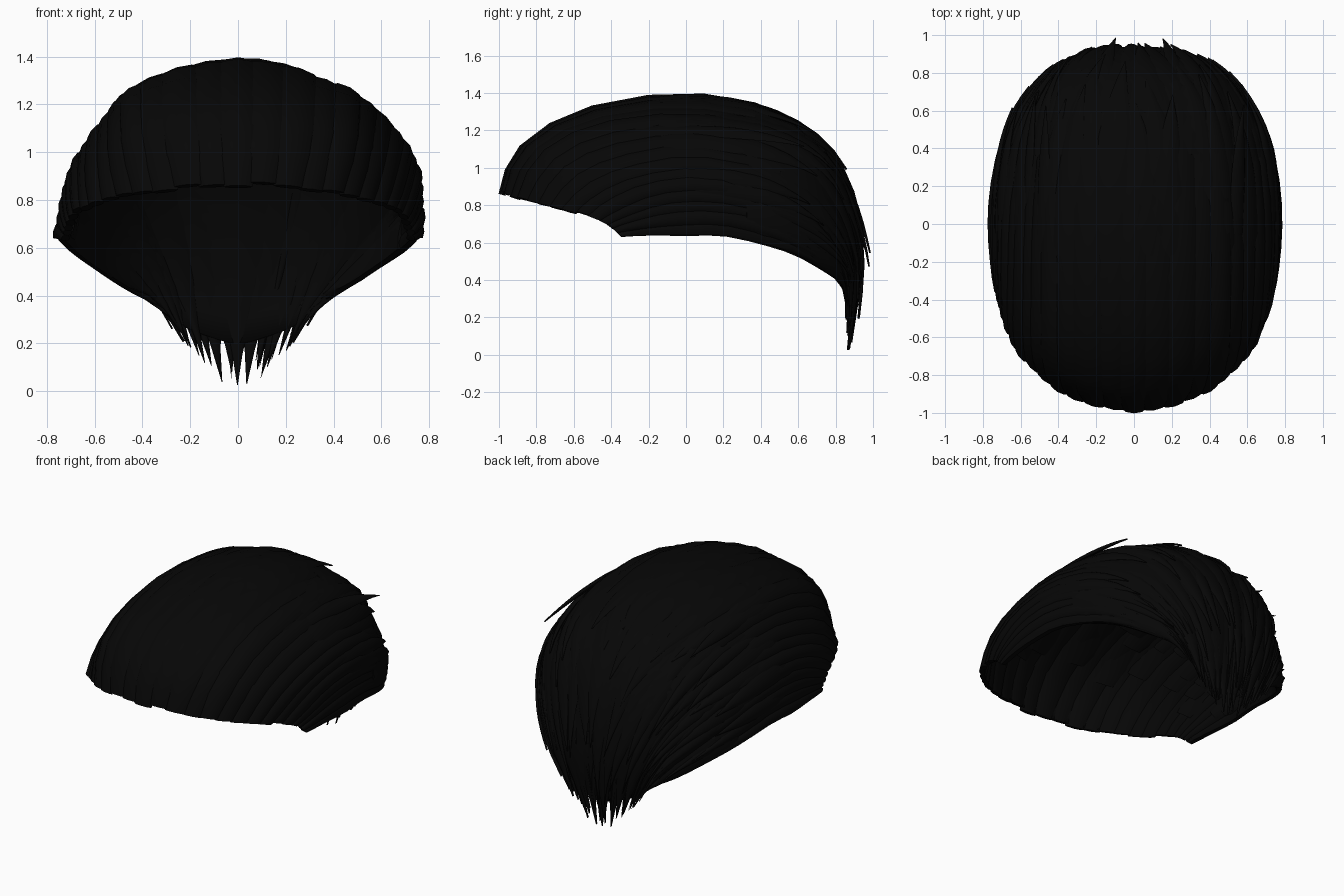
import bpy, math, random
from mathutils import Vector

random.seed(7)
if "Cube" in bpy.data.objects:
    bpy.data.objects.remove(bpy.data.objects["Cube"], do_unlink=True)

black = bpy.data.materials.new("soft black hair")
black.use_nodes = True
colour = (0.002, 0.002, 0.002, 1)
black.diffuse_color = colour
black.node_tree.nodes["Principled BSDF"].inputs["Base Color"].default_value = colour
black.node_tree.nodes["Principled BSDF"].inputs["Roughness"].default_value = 0.8

# Combing guides from hairline to nape: centre line out to the lower edge
half = [
    [(0, -1, .86), (0, -.9, 1.1), (0, -.56, 1.31), (0, 0, 1.395),
     (0, .5, 1.295), (0, .82, 1.02), (0, .94, .55), (0, .88, 0)],
    [(.37, -.91, .83), (.42, -.78, 1.07), (.43, -.48, 1.23), (.43, 0, 1.285),
     (.4, .48, 1.2), (.34, .78, .98), (.22, .92, .55), (.09, .88, .05)],
    [(.62, -.69, .785), (.66, -.54, .93), (.68, -.3, 1.03), (.68, .05, 1.08),
     (.63, .45, 1), (.51, .72, .82), (.34, .88, .51), (.18, .88, .13)],
    [(.72, -.45, .71), (.75, -.32, .78), (.77, -.12, .85), (.77, .15, .86),
     (.72, .45, .79), (.6, .68, .66), (.42, .84, .46), (.24, .87, .22)],
    [(.74, -.35, .63), (.76, -.2, .64), (.775, 0, .64), (.76, .2, .64),
     (.71, .42, .59), (.63, .6, .53), (.46, .78, .42), (.27, .85, .33)],
]
EDGE = len(half) - 1
ROWS = len(half[0]) - 1
guides = [[Vector(p) for p in g] for g in half]
# The right flank is slightly flatter than the left
dips = [0, .02, .1, .06, 0]
mirrored = [[Vector((-p.x * (1 - dip * math.sin(math.pi * r / ROWS)), p.y, p.z))
             for r, p in enumerate(g)] for g, dip in zip(guides, dips)]
guides = mirrored[:0:-1] + guides


def smooth(points, t):
    """Catmull-Rom point on a row of control points."""
    last = len(points) - 1
    t = min(max(t, 0), last)
    i = min(int(t), last - 1)
    f = t - i
    b, c = points[i], points[i + 1]
    a = points[i - 1] if i > 0 else b * 2 - c
    d = points[i + 2] if i + 2 <= last else c * 2 - b
    return (b * 2 + (c - a) * f + (a * 2 - b * 5 + c * 4 - d) * f ** 2
            + (b * 3 - a - c * 3 + d) * f ** 3) / 2


def surface(s, v):
    return smooth([smooth(g, v * ROWS) for g in guides], s + EDGE)


def normal(s, v):
    e = .02
    s = min(max(s, -EDGE + e), EDGE - e)
    v = min(max(v, e), 1 - e)
    across = surface(s + e, v) - surface(s - e, v)
    along = surface(s, v + e) - surface(s, v - e)
    return across.cross(along).normalized()


def make(name, verts, faces):
    mesh = bpy.data.meshes.new(name)
    mesh.from_pydata(verts, [], faces)
    mesh.materials.append(black)
    obj = bpy.data.objects.new(name, mesh)
    bpy.context.collection.objects.link(obj)
    bpy.ops.object.select_all(action="DESELECT")
    obj.select_set(True)
    bpy.context.view_layer.objects.active = obj
    bpy.ops.object.shade_smooth_by_angle(angle=math.radians(50))
    return obj


def add_lock(verts, faces, s, v0, v1, width, thick, depth, lift, drift, sink=0):
    """One flat lock: blunt root sunk by sink, pointed tip raised by lift."""
    steps, sides = 13, 8
    start = len(verts)
    for i in range(steps + 1):
        t = i / steps
        v = v0 + (v1 - v0) * t
        taper = min(1, .8 + 3 * t) * (1 - max(0, (t - .6) / .4) ** 1.5)
        taper = max(taper, .03)
        centre = s + drift * t * t
        n = normal(centre, v)
        height = depth + lift * t ** 3 - sink * (1 - t) ** 3
        for k in range(sides):
            a = math.tau * k / sides
            p = surface(centre + width * taper * math.cos(a), v)
            verts.append(p + n * (height + thick * (.3 + .7 * taper) * math.sin(a)))
    for i in range(steps):
        for k in range(sides):
            a, b = start + i * sides, start + (i + 1) * sides
            m = (k + 1) % sides
            faces.append((a + k, a + m, b + m, b + k))
    faces.append(tuple(start + k for k in reversed(range(sides))))
    faces.append(tuple(start + steps * sides + k for k in range(sides)))


# Thin cap closing the gaps beneath the locks
cols, rows = 48, 30
verts, faces = [], []
for r in range(rows + 1):
    for c in range(cols + 1):
        s, v = EDGE * (2 * c / cols - 1) * .98, .01 + .94 * r / rows
        verts.append(surface(s, v) - normal(s, v) * .024)
w = cols + 1
faces = [(r * w + c, r * w + c + 1, (r + 1) * w + c + 1, (r + 1) * w + c)
         for r in range(rows) for c in range(cols)]
cap = make("inner_cap", verts, faces)
thickness = cap.modifiers.new("thickness", "SOLIDIFY")
thickness.thickness = .01
thickness.offset = 0

# Full-length locks combed from the hairline to the nape
verts, faces = [], []
count = 29
for i in range(count):
    s = (2 * i / (count - 1) - 1) * (EDGE - .12)
    add_lock(verts, faces, s, random.uniform(0, .012), random.uniform(.95, 1),
             .2, .022, -.019 + random.uniform(-.005, .005), .01,
             random.uniform(-.1, .1))
make("long_locks", verts, faces)

# Wide locks filling the pointed nape
verts, faces = [], []
count = 23
for i in range(count):
    s = (2 * i / (count - 1) - 1) * (EDGE - .25)
    add_lock(verts, faces, s, random.uniform(.5, .6), random.uniform(.98, 1),
             .6, .02, -.022 + random.uniform(-.01, .01), .01,
             random.uniform(-.1, .1))
make("nape_locks", verts, faces)

# Broad layered locks swept towards the centre, tips overlapping on the back
verts, faces = [], []
for first, last, number in ((.14, .68, 14), (.28, .8, 18), (.45, .91, 22)):
    for i in range(number):
        s = (2 * (i + random.random()) / number - 1) * (EDGE - .3)
        drift = -math.copysign(random.uniform(0, .45), s)
        add_lock(verts, faces, s, first + random.uniform(0, .1),
                 last + random.uniform(-.06, .06), random.uniform(.18, .28),
                 .016, -.012, random.uniform(.01, .035), drift, .03)
make("layered_locks", verts, faces)

# A few loose tips standing away from the head
verts, faces = [], []
for s, end, lift in ((1.4, .62, .12), (-1.3, .62, .08), (-1.8, .66, .07),
                     (.4, .64, .04), (-.5, .86, .06), (.6, .88, .06)):
    add_lock(verts, faces, s, end - .3, end, .14, .014, -.012, lift, .1, .03)
make("loose_tips", verts, faces)
